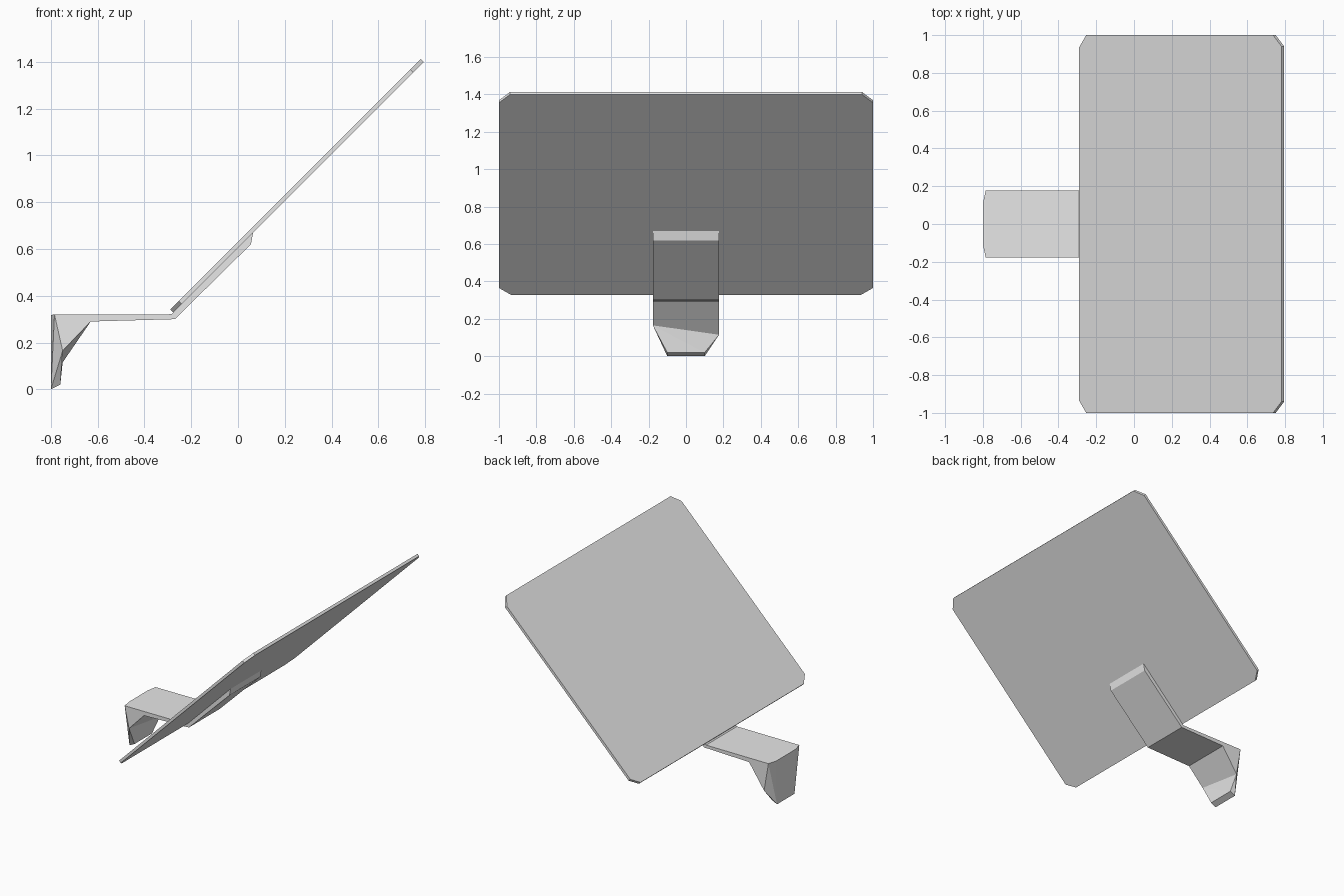
import bpy
import bmesh
from mathutils import Vector

cube = bpy.data.objects.get("Cube")
if cube:
    bpy.data.objects.remove(cube, do_unlink=True)

grey = bpy.data.materials.new("plain_grey")
grey.use_nodes = True
grey.diffuse_color = (0.8, 0.8, 0.8, 1)
grey.node_tree.nodes["Principled BSDF"].inputs["Base Color"].default_value = (0.8, 0.8, 0.8, 1)


def finish(bm, name):
    bmesh.ops.recalc_face_normals(bm, faces=bm.faces[:])
    mesh = bpy.data.meshes.new(name)
    bm.to_mesh(mesh)
    bm.free()
    mesh.materials.append(grey)
    obj = bpy.data.objects.new(name, mesh)
    bpy.context.collection.objects.link(obj)
    return obj


# Sloped panel: a clipped-corner outline on a 45 degree plane, given thickness
def build_panel():
    bm = bmesh.new()
    half = [(-0.277, 0.935), (-0.24, 1.0), (0.75, 1.0), (0.795, 0.94)]
    outline = half + [(x, -y) for x, y in reversed(half)]
    face = bm.faces.new([bm.verts.new((x, y, x + 0.605)) for x, y in outline])
    top = bmesh.ops.extrude_face_region(bm, geom=[face], use_keep_orig=True)
    moved = [g for g in top["geom"] if isinstance(g, bmesh.types.BMVert)]
    bmesh.ops.translate(bm, verts=moved, vec=Vector((-0.0135, 0, 0.0135)))
    return finish(bm, "sloped_panel")


# Bracket: a bent strip under the panel that ends in a tapered, faceted hook
def build_bracket():
    bm = bmesh.new()
    w, tip = 0.177, 0.10
    profile = [
        (-0.785, w, 0.32),    # hook shoulder
        (-0.75, w, 0.14),     # hook knee
        (-0.63, w, 0.29),     # arm underside
        (-0.27, w, 0.30),     # bend underside
        (0.055, w, 0.62),     # far end, lower
        (0.065, w, 0.671),    # far end, upper
        (-0.285, w, 0.321),   # bend top
        (-0.80, 0.11, 0.318), # lip of the hook
        (-0.80, tip, 0.0),    # hook tip, outer
        (-0.76, tip, 0.02),   # hook tip, inner
    ]
    sides = []
    for s in (1, -1):
        side = [bm.verts.new((x, s * y, z)) for x, y, z in profile]
        side[1].co.z -= s * 0.025   # the knee is cut at a slant
        sides.append(side)
        for face in ((0, 1, 2), (0, 2, 3, 6), (3, 4, 5, 6),
                     (0, 7, 8), (0, 8, 1), (1, 8, 9)):
            bm.faces.new([side[i] for i in face])
    a, b = sides
    ring = (0, 7, 8, 9, 1, 2, 3, 4, 5, 6)
    for i, j in zip(ring, ring[1:] + ring[:1]):
        if (i, j) == (9, 1):
            bm.faces.new((a[i], a[j], b[j]))
            bm.faces.new((a[i], b[j], b[i]))
        else:
            bm.faces.new((a[i], a[j], b[j], b[i]))
    return finish(bm, "hooked_bracket")


build_panel()
build_bracket()
